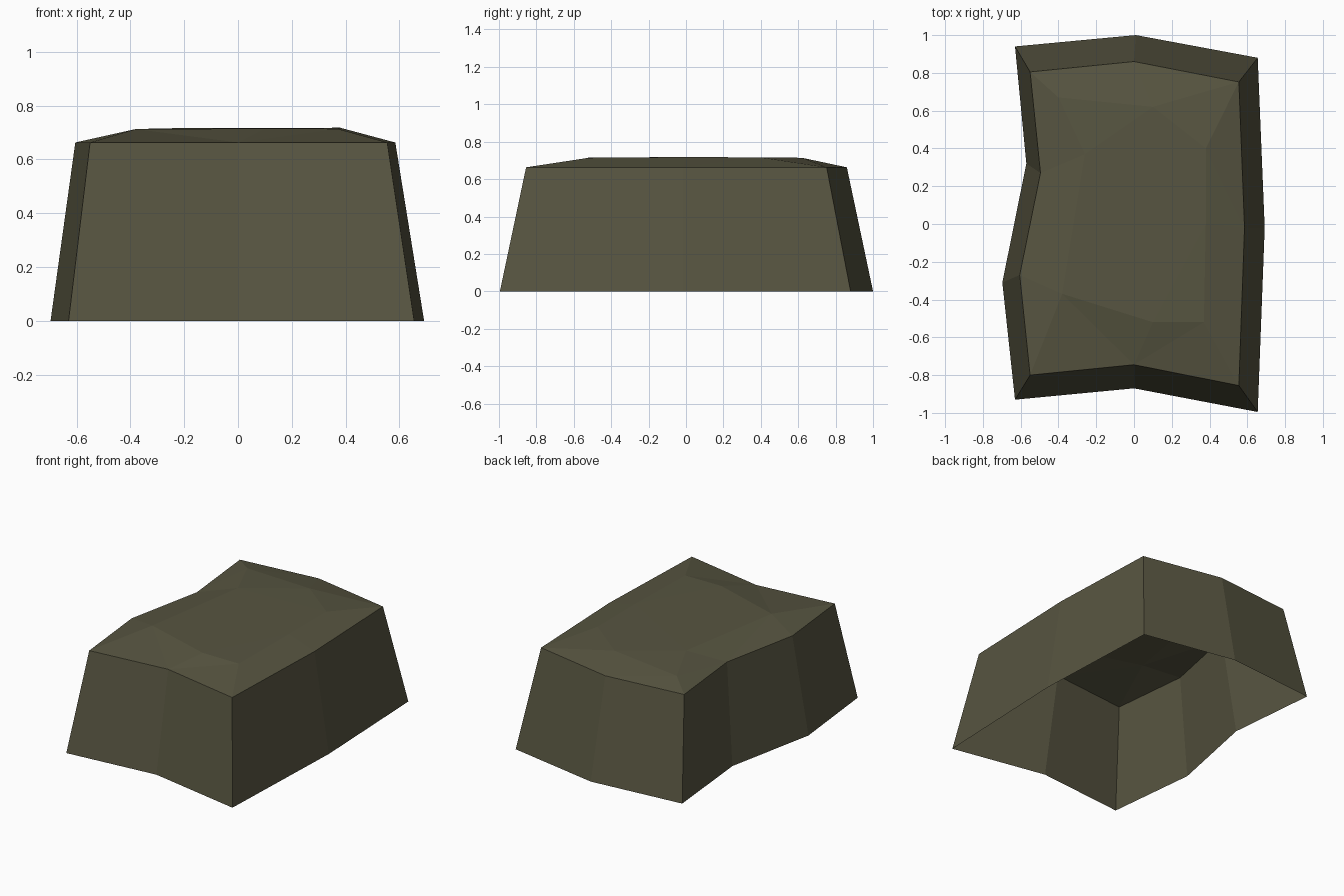
import bpy
import bmesh
from mathutils import Vector
from mathutils.geometry import delaunay_2d_cdt

cube = bpy.data.objects.get("Cube")
if cube:
    bpy.data.objects.remove(cube, do_unlink=True)

# Single earthy stone colour
COLOUR = (0.095, 0.09, 0.052, 1)
stone = bpy.data.materials.new("olive stone")
stone.use_nodes = True
stone.diffuse_color = COLOUR
bsdf = stone.node_tree.nodes["Principled BSDF"]
bsdf.inputs["Base Color"].default_value = COLOUR
bsdf.inputs["Roughness"].default_value = 0.9

RIM_Z = 0.663

# Footprint and upper rim, both counter-clockwise from the front right corner
base = [(-0.63, -0.93), (0, -0.87), (0.655, -0.995), (0.692, -0.02), (0.655, 0.88),
        (0.01, 1.0), (-0.63, 0.94), (-0.57, 0.32), (-0.697, -0.31)]
rim = [(-0.55, -0.80), (0, -0.745), (0.555, -0.855), (0.585, -0.02), (0.555, 0.752),
       (0, 0.86), (-0.55, 0.805), (-0.495, 0.27), (-0.605, -0.27)]

# Low facets of the weathered crown
crown = [(-0.38, -0.37, 0.713), (0.10, -0.52, 0.715), (0.37, -0.52, 0.714),
         (0.38, 0.0, 0.718), (0.38, 0.40, 0.716), (0.10, 0.62, 0.714),
         (-0.26, 0.37, 0.716), (-0.40, 0.67, 0.697)]

bm = bmesh.new()
n = len(rim)
lower = [bm.verts.new((x, y, 0)) for x, y in base]
upper = [bm.verts.new((x, y, RIM_Z)) for x, y in rim]
peaks = [bm.verts.new(p) for p in crown]

# Sloping walls, open underneath
for i in range(n):
    j = (i + 1) % n
    bm.faces.new((lower[i], lower[j], upper[j], upper[i]))

# Triangulated top inside the rim
top = upper + peaks
edges = [(i, (i + 1) % n) for i in range(n)]
result = delaunay_2d_cdt([Vector(v.co.xy) for v in top], edges, [], 1, 1e-5)
for tri in result[2]:
    bm.faces.new([top[result[3][k][0]] for k in tri])

for face in bm.faces:
    face.smooth = False
mesh = bpy.data.meshes.new("rock_block")
bm.to_mesh(mesh)
bm.free()
mesh.materials.append(stone)
rock = bpy.data.objects.new("rock_block", mesh)
bpy.context.collection.objects.link(rock)
